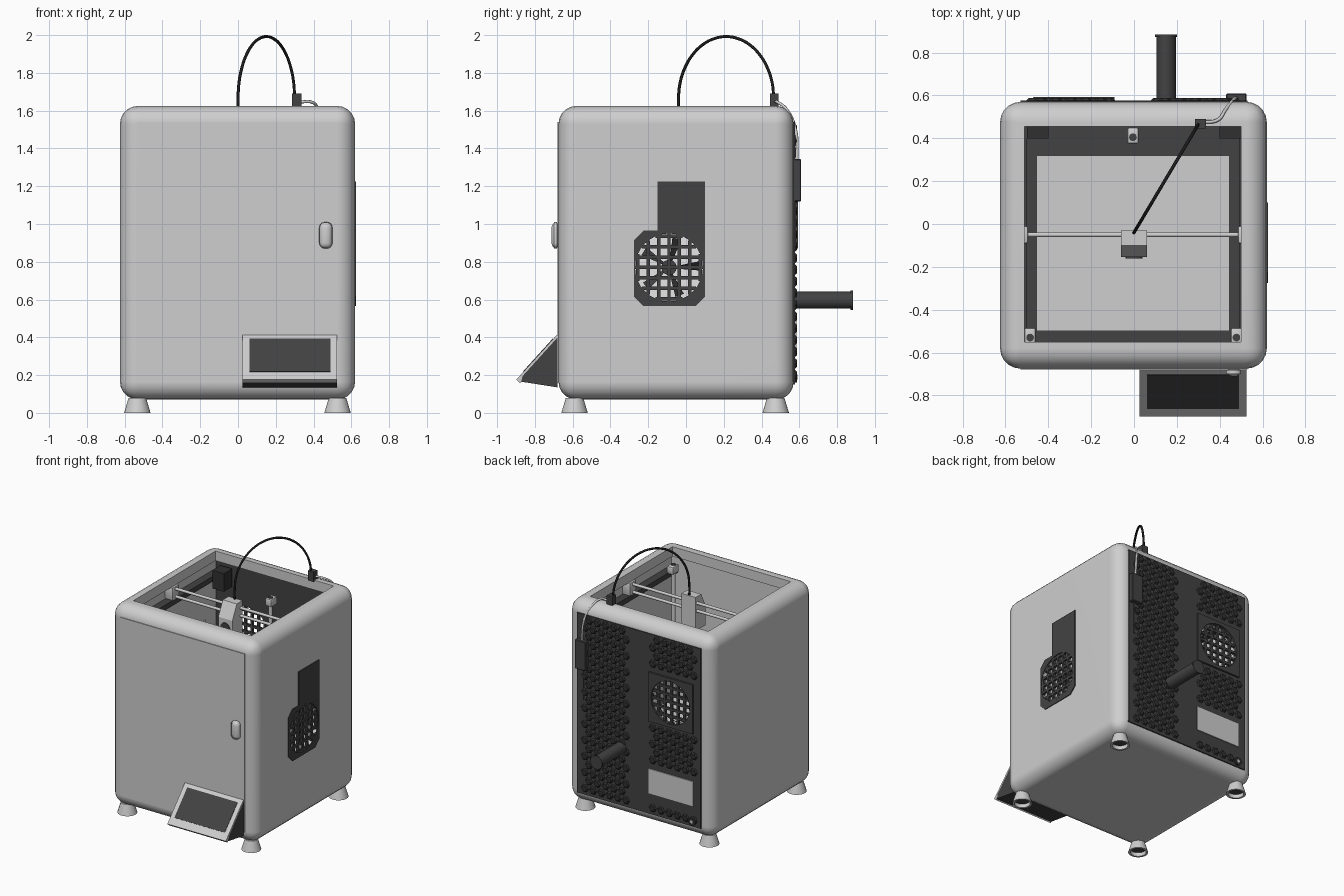
import bpy, bmesh, math
from mathutils import Vector, Matrix

cube = bpy.data.objects.get("Cube")
if cube:
    bpy.data.objects.remove(cube, do_unlink=True)


def material(name, v):
    m = bpy.data.materials.new(name)
    m.use_nodes = True
    m.diffuse_color = (v, v, v, 1)
    m.node_tree.nodes["Principled BSDF"].inputs["Base Color"].default_value = (v, v, v, 1)
    return m


LIGHT = material("light grey", 0.62)
WHITE = material("off white", 0.92)
DARK = material("dark grey", 0.055)
DEEP = material("charcoal", 0.03)
BLACK = material("black", 0.012)


def add(name, bm, mat, smooth=True):
    me = bpy.data.meshes.new(name)
    bmesh.ops.recalc_face_normals(bm, faces=bm.faces)
    bm.to_mesh(me)
    bm.free()
    if smooth:
        me.shade_smooth()
        me.set_sharp_from_angle(angle=math.radians(35))
    me.materials.append(mat)
    ob = bpy.data.objects.new(name, me)
    bpy.context.collection.objects.link(ob)
    return ob


def box_into(bm, x, y, z, bevel=0, segs=3):
    size = Matrix.Diagonal((x[1] - x[0], y[1] - y[0], z[1] - z[0], 1))
    mid = Vector((x[0] + x[1], y[0] + y[1], z[0] + z[1])) / 2
    bmesh.ops.create_cube(bm, size=1, matrix=Matrix.Translation(mid) @ size)
    if bevel:
        bmesh.ops.bevel(bm, geom=bm.edges[:], offset=bevel, segments=segs,
                        profile=0.5, affect='EDGES')


def box(name, mat, x, y, z, bevel=0, segs=3):
    bm = bmesh.new()
    box_into(bm, x, y, z, bevel, segs)
    return add(name, bm, mat, bevel > 0)


def cyl(name, mat, a, b, r, r2=None, sides=32):
    a, b = Vector(a), Vector(b)
    turn = (b - a).to_track_quat('Z', 'Y').to_matrix().to_4x4()
    bm = bmesh.new()
    bmesh.ops.create_cone(bm, cap_ends=True, segments=sides, radius1=r, radius2=r2 or r,
                          depth=(b - a).length, matrix=Matrix.Translation((a + b) / 2) @ turn)
    return add(name, bm, mat)


def prism(name, mat, profile, axis, lo, hi):
    """Extrude a profile along x; the profile is given as (y, z)."""
    bm = bmesh.new()
    face = bm.faces.new([bm.verts.new((lo, p, q)) for p, q in profile])
    geo = bmesh.ops.extrude_face_region(bm, geom=[face])["geom"]
    bmesh.ops.translate(bm, vec=(hi - lo, 0, 0),
                        verts=[g for g in geo if isinstance(g, bmesh.types.BMVert)])
    return add(name, bm, mat, False)


def cut(ob, cutters):
    mat = ob.data.materials[0]
    for c in cutters:
        c.hide_render = True
        mod = ob.modifiers.new("cut", 'BOOLEAN')
        mod.operation, mod.solver, mod.object = 'DIFFERENCE', 'EXACT', c
    dg = bpy.context.evaluated_depsgraph_get()
    me = bpy.data.meshes.new_from_object(ob.evaluated_get(dg))
    ob.modifiers.clear()
    ob.data = me
    me.materials.clear()
    me.materials.append(mat)
    me.shade_smooth()
    me.set_sharp_from_angle(angle=math.radians(35))


def tube(name, mat, points, r):
    cu = bpy.data.curves.new(name, 'CURVE')
    cu.dimensions, cu.bevel_depth, cu.bevel_resolution = '3D', r, 2
    cu.use_fill_caps = True
    sp = cu.splines.new('BEZIER')
    sp.bezier_points.add(len(points) - 1)
    for bp, p in zip(sp.bezier_points, points):
        bp.co = p
        bp.handle_left_type = bp.handle_right_type = 'AUTO'
    cu.materials.append(mat)
    ob = bpy.data.objects.new(name, cu)
    bpy.context.collection.objects.link(ob)


def grille(name, place, r, pitch=0.055, w=0.009):
    """Crossed bars clipped to a circle; place maps (u, v) ranges to box ranges."""
    bm = bmesh.new()
    for k in range(-3, 4):
        o = k * pitch
        h = math.sqrt(max(r * r - o * o, 0.0004))
        box_into(bm, *place((o - w, o + w), (-h, h)))
        box_into(bm, *place((-h, h), (o - w, o + w)))
    add(name, bm, DARK, False)


def shift(rng, d):
    return (rng[0] + d, rng[1] + d)


# Body shell with an open top and two round fan openings
side_c, back_c = (-0.09, 0.77), (-0.28, 1.06)
body = box("body_shell", LIGHT, (-0.625, 0.62), (-0.675, 0.57), (0.07, 1.625), 0.095, 5)
cavity = box("cavity_cutter", LIGHT, (-0.56, 0.55), (-0.61, 0.53), (0.15, 1.55))
opening = box("opening_cutter", LIGHT, (-0.51, 0.50), (-0.55, 0.455), (1.4, 1.8))
side_hole = cyl("side_cutter", LIGHT, (0.5, *side_c), (0.8, *side_c), 0.18)
back_hole = cyl("back_cutter", LIGHT, (back_c[0], 0.48, back_c[1]), (back_c[0], 0.7, back_c[1]), 0.165)
cut(body, [cavity, opening, side_hole, back_hole])
body.modifiers.new("even normals", 'WEIGHTED_NORMAL').keep_sharp = True

# Door and handle
box("door", LIGHT, (-0.53, 0.53), (-0.679, -0.67), (0.16, 1.54))
box("door_handle", LIGHT, (0.43, 0.50), (-0.712, -0.67), (0.87, 1.01), 0.03, 4)

# Control screen: dark wedge, light bezel and dark display on the slope
top, low = Vector((-0.675, 0.405)), Vector((-0.865, 0.195))
out = Vector((low.y - top.y, top.x - low.x)).normalized()
prism("screen_housing", DARK, [top, low, (-0.872, 0.165), (-0.68, 0.135)], 0, 0.025, 0.525)


def slope_plate(name, mat, s, t, base, height, lo, hi):
    a, b = top.lerp(low, s), top.lerp(low, t)
    prism(name, mat, [a + out * base, b + out * base, b + out * height, a + out * height], 0, lo, hi)


slope_plate("screen_bezel", LIGHT, 0, 1.05, 0, 0.012, 0.025, 0.525)
slope_plate("screen_bezel_lip", LIGHT, 1.0, 1.13, -0.015, 0.012, 0.025, 0.525)
slope_plate("screen_display", DARK, 0.1, 0.93, 0.008, 0.015, 0.06, 0.49)

# Hollow feet
for i, (x, y) in enumerate([(x, y) for x in (-0.533, 0.527) for y in (-0.59, 0.475)]):
    foot = cyl(f"foot_{i + 1}", LIGHT, (x, y, 0), (x, y, 0.08), 0.07, 0.046)
    hollow = cyl("hollow", LIGHT, (x, y, -0.05), (x, y, 0.03), 0.055)
    cut(foot, [hollow])
    bpy.data.objects.remove(hollow)
    cyl(f"foot_pad_{i + 1}", DARK, (x, y, 0.028), (x, y, 0.034), 0.054)

# Side filter plate, grille and fan
c = 0.05
y0, y1, z0, z1 = -0.275, 0.1, 0.565, 0.965
plate = prism("side_fan_plate", DARK, [
    (y0 + c, z0), (y1 - c, z0), (y1, z0 + c), (y1, 1.225), (-0.15, 1.225), (-0.15, z1),
    (y0 + c, z1), (y0, z1 - c), (y0, z0 + c)], 0, 0.612, 0.626)
cut(plate, [side_hole])
grille("side_grille", lambda u, v: ((0.605, 0.622), shift(u, side_c[0]), shift(v, side_c[1])), 0.18)
cyl("side_fan_hub", DARK, (0.55, *side_c), (0.59, *side_c), 0.04)
bm = bmesh.new()
for k in range(5):
    a = k * math.tau / 5
    ring = [(r, a + d, x) for r, d, x in
            ((0.03, -0.2, 0.555), (0.16, -0.1, 0.555), (0.16, 0.2, 0.585), (0.03, 0.2, 0.585))]
    bm.faces.new([bm.verts.new((x, side_c[0] + r * math.cos(t), side_c[1] + r * math.sin(t)))
                  for r, t, x in ring])
add("side_fan_blades", bm, DARK, False)

# Back panel, inner lining, fan frame and grille
for name, x, y, z in (
        ("back_panel", (-0.53, 0.53), (0.56, 0.577), (0.15, 1.54)),
        ("back_inner_lining", (-0.555, 0.545), (0.522, 0.535), (0.16, 1.549)),
        ("back_fan_frame", (-0.47, -0.09), (0.57, 0.592), (0.87, 1.25))):
    cut(box(name, DARK, x, y, z), [back_hole])
grille("back_grille", lambda u, v: (shift(u, back_c[0]), (0.565, 0.583), shift(v, back_c[1])), 0.165)

# Staggered hexagonal relief on the two back fields
bm = bmesh.new()
for lo, hi in ((0.07, 0.51), (-0.51, -0.07)):
    for row in range(22):
        z = 0.2 + row * 0.062
        for col in range(7):
            x = lo + 0.04 + col * 0.07 + (row % 2) * 0.035
            in_fan = lo < 0 and (0.84 < z < 1.28 or 0.26 < z < 0.54) and -0.5 < x < -0.06
            if x > hi - 0.03 or in_fan:
                continue
            tilt = Matrix.Rotation(math.radians(90), 4, 'X') @ Matrix.Rotation(math.radians(30), 4, 'Z')
            bmesh.ops.create_cone(bm, cap_ends=True, segments=6, radius1=0.022, radius2=0.036,
                                  depth=0.014, matrix=Matrix.Translation((x, 0.58, z)) @ tilt)
add("back_hex_relief", bm, DEEP, False)
box("rating_plate", LIGHT, (-0.47, -0.09), (0.57, 0.584), (0.31, 0.50))
cyl("power_socket", DEEP, (-0.46, 0.57, 0.19), (-0.46, 0.588, 0.19), 0.03)
cyl("power_socket_pin", LIGHT, (-0.46, 0.57, 0.19), (-0.46, 0.591, 0.19), 0.012)

# Spool holder
cyl("spool_holder", DARK, (0.15, 0.57, 0.597), (0.15, 0.875, 0.597), 0.045)
cyl("spool_holder_rim", DARK, (0.15, 0.872, 0.597), (0.15, 0.884, 0.597), 0.051)

# Filament path: sensor, guide block, feed tube and arched tube
box("filament_sensor", DARK, (0.43, 0.525), (0.57, 0.61), (1.12, 1.345), 0.005, 1)
box("sensor_cable", DARK, (0.47, 0.49), (0.57, 0.582), (0.88, 1.12))
box("filament_guide", DARK, (0.285, 0.335), (0.445, 0.49), (1.615, 1.69))
tube("feed_tube", LIGHT, [(0.32, 0.475, 1.645), (0.39, 0.485, 1.645), (0.425, 0.53, 1.61),
                          (0.465, 0.58, 1.5), (0.48, 0.588, 1.33)], 0.008)
arch = [(0, -0.04, 1.55)]
for k in range(13):
    a = math.pi * k / 12
    f = 0.5 - 0.5 * math.cos(a)
    arch.append((0.3 * f, -0.04 + 0.505 * f, 1.66 + 0.332 * math.sin(a)))
tube("filament_arch", BLACK, arch, 0.008)

# Print bed, dark deck and inner side lining
box("deck", DARK, (-0.555, 0.545), (-0.605, 0.525), (0.42, 0.46))
box("print_bed", LIGHT, (-0.455, 0.445), (-0.50, 0.32), (0.46, 0.50))
box("inner_side_lining", WHITE, (-0.562, -0.553), (-0.5, 0.4), (0.5, 1.1))

# Lift posts with brackets
for name, x, y, h in (("back", -0.005, 0.405, 1.42), ("front_left", 0.478, -0.53, 1.5),
                      ("front_right", -0.485, -0.53, 1.5)):
    cyl(name + "_lift_post", LIGHT, (x, y, 0.46), (x, y, h), 0.015, sides=16)
    cyl(name + "_lift_collar", DARK, (x, y, h), (x, y, h + 0.004), 0.018, sides=16)
    box(name + "_lift_bracket", LIGHT, (x - 0.027, x + 0.027), (y - 0.03, y + 0.045), (h - 0.06, h), 0.01, 2)

# Gantry rails, crossbar, carriages and corner motors
for side in (-1, 1):
    x = -0.005 + side * 0.525
    box(f"side_rail_{side + 2}", DARK, (x - 0.03, x + 0.03), (-0.6, 0.52), (1.41, 1.45))
    box(f"carriage_{side + 2}", LIGHT, (x - 0.035, x + 0.035), (-0.09, -0.01), (1.45, 1.55), 0.008, 2)
    m = side * 0.45
    box(f"corner_motor_{side + 2}", DEEP, (m - 0.05, m + 0.05), (0.4, 0.5), (1.36, 1.5))
for z in (1.53, 1.47):
    cyl("crossbar", LIGHT, (-0.52, -0.05, z), (0.51, -0.05, z), 0.011, sides=16)

# Print head
prism("print_head", LIGHT, [(-0.03, 1.58), (-0.1, 1.58), (-0.155, 1.47), (-0.155, 1.32),
                            (-0.03, 1.32)], 0, -0.06, 0.06)
cyl("print_head_fan", DARK, (0, -0.15, 1.4), (0, -0.16, 1.4), 0.04)
cyl("nozzle", DARK, (0, -0.09, 1.33), (0, -0.09, 1.27), 0.02, 0.008, 16)

for ob in (cavity, opening, side_hole, back_hole):
    bpy.data.objects.remove(ob)
